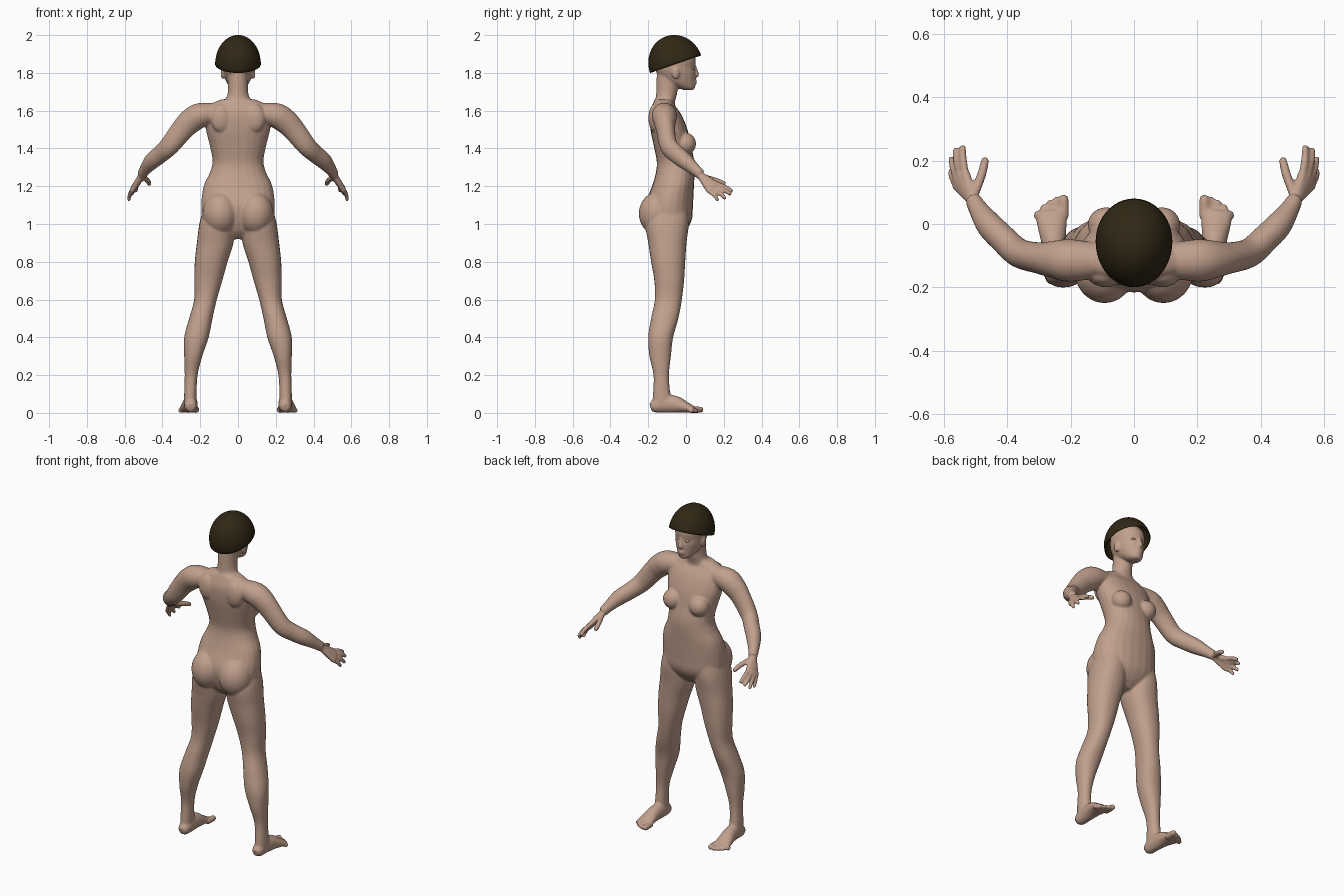
import bpy, bmesh, math
from mathutils import Vector, Matrix

cube = bpy.data.objects.get("Cube")
if cube:
    bpy.data.objects.remove(cube, do_unlink=True)


def material(name, rgb):
    mat = bpy.data.materials.new(name)
    mat.use_nodes = True
    mat.diffuse_color = (*rgb, 1)
    bsdf = mat.node_tree.nodes["Principled BSDF"]
    bsdf.inputs["Base Color"].default_value = (*rgb, 1)
    bsdf.inputs["Roughness"].default_value = 0.7
    return mat


def make_object(name, bm, mat):
    bmesh.ops.recalc_face_normals(bm, faces=bm.faces)
    mesh = bpy.data.meshes.new(name)
    bm.to_mesh(mesh)
    bm.free()
    mesh.materials.append(mat)
    obj = bpy.data.objects.new(name, mesh)
    bpy.context.collection.objects.link(obj)
    for poly in mesh.polygons:
        poly.use_smooth = True
    return obj


def refine(rows, steps=4):
    """Smoothly interpolate rows of numbers (Catmull-Rom)."""
    out = []
    last = len(rows) - 1
    for i in range(last):
        p0, p1, p2, p3 = (rows[max(0, min(last, k))] for k in range(i - 1, i + 3))
        for s in range(steps):
            t = s / steps
            out.append([b + 0.5 * t * (c - a + t * (2 * a - 5 * b + 4 * c - d
                        + t * (3 * (b - c) + d - a)))
                        for a, b, c, d in zip(p0, p1, p2, p3)])
    return out + [list(rows[-1])]


def skin_rings(bm, rings):
    """Bridge closed rings of points and cap both ends."""
    loops = [[bm.verts.new(p) for p in ring] for ring in rings]
    n = len(loops[0])
    for lo, hi in zip(loops, loops[1:]):
        for i in range(n):
            j = (i + 1) % n
            bm.faces.new((lo[i], lo[j], hi[j], hi[i]))
    bm.faces.new(loops[0][::-1])
    bm.faces.new(loops[-1])


ANGLES = [math.tau * i / 24 for i in range(24)]


def power(v, e):
    return math.copysign(abs(v) ** e, v)


def slices(bm, rows, side=1, e=0.9):
    """Stack of level slices: height, centre x, half width, back y, front y."""
    rings = []
    for z, x, rx, back, front in refine(rows):
        rings.append([(side * (x + rx * power(math.cos(a), e)),
                       (back + front) / 2 + (front - back) / 2 * power(math.sin(a), e), z)
                      for a in ANGLES])
    skin_rings(bm, rings)


def tube(bm, rows, side=1):
    """Tube on a path: x, y, z, level radius, upright radius."""
    rows = refine(rows)
    pts = [Vector((side * r[0], r[1], r[2])) for r in rows]
    rings = []
    for i, (p, row) in enumerate(zip(pts, rows)):
        t = (pts[min(i + 1, len(pts) - 1)] - pts[max(i - 1, 0)]).normalized()
        u = t.cross(Vector((0, 0, 1))).normalized()
        v = u.cross(t)
        rings.append([p + u * row[3] * math.cos(a) + v * row[4] * math.sin(a) for a in ANGLES])
    skin_rings(bm, rings)


def digit(bm, base, mid, tip, r, side):
    """Rounded finger or toe."""
    end = Vector(tip) + (Vector(tip) - Vector(mid)).normalized() * r * 0.4
    tube(bm, [(*base, r, r), (*mid, r, r), (*tip, r * 0.85, r * 0.85),
              (*end, r * 0.4, r * 0.4)], side)


def ball(bm, centre, radii):
    m = Matrix.Translation(centre) @ Matrix.Diagonal((*radii, 1))
    bmesh.ops.create_uvsphere(bm, u_segments=24, v_segments=16, radius=1, matrix=m)


skin = material("skin", (0.53, 0.35, 0.265))
hair = material("dark_brown", (0.03, 0.02, 0.007))

body = bmesh.new()

# Torso
slices(body, [
    (0.92, 0, 0.06, -0.14, -0.05),
    (0.96, 0, 0.13, -0.18, -0.005),
    (1.02, 0, 0.185, -0.205, 0.03),
    (1.1, 0, 0.195, -0.215, 0.037),
    (1.2, 0, 0.182, -0.18, 0.042),
    (1.27, 0, 0.15, -0.16, 0.046),
    (1.33, 0, 0.135, -0.155, 0.045),
    (1.41, 0, 0.148, -0.17, 0.028),
    (1.5, 0, 0.17, -0.188, 0.008),
    (1.58, 0, 0.172, -0.192, -0.025),
    (1.63, 0, 0.15, -0.178, -0.06),
    (1.66, 0, 0.09, -0.165, -0.07)])

# Neck
slices(body, [
    (1.6, 0, 0.1, -0.165, -0.06),
    (1.65, 0, 0.075, -0.163, -0.058),
    (1.69, 0, 0.055, -0.158, -0.047),
    (1.8, 0, 0.054, -0.155, -0.03)], e=1)

# Head
slices(body, [
    (1.709, 0, 0.022, -0.01, 0.038),
    (1.722, 0, 0.042, -0.05, 0.048),
    (1.755, 0, 0.063, -0.115, 0.05),
    (1.8, 0, 0.078, -0.155, 0.053),
    (1.83, 0, 0.083, -0.165, 0.048),
    (1.87, 0, 0.086, -0.165, 0.052),
    (1.91, 0, 0.08, -0.155, 0.035),
    (1.945, 0, 0.05, -0.12, 0)], e=1)
tube(body, [(0, 0.045, 1.838, 0.008, 0.008), (0, 0.054, 1.81, 0.009, 0.009),
            (0, 0.06, 1.79, 0.014, 0.01), (0, 0.052, 1.778, 0.012, 0.006)])
for z in (1.746, 1.757):
    ball(body, (0, 0.048, z), (0.022, 0.011, 0.006))

for s in (1, -1):
    # Ears, shoulder blades, chest and seat
    ball(body, (s * 0.081, -0.055, 1.8), (0.011, 0.02, 0.034))
    ball(body, (s * 0.09, -0.165, 1.56), (0.055, 0.034, 0.075))
    ball(body, (s * 0.088, -0.002, 1.425), (0.058, 0.055, 0.058))
    ball(body, (s * 0.093, -0.148, 1.055), (0.095, 0.102, 0.115))

    # Legs
    slices(body, [
        (1.08, 0.1, 0.085, -0.19, 0.01),
        (1, 0.112, 0.093, -0.215, 0.015),
        (0.9, 0.121, 0.097, -0.2, 0.003),
        (0.8, 0.142, 0.087, -0.185, -0.004),
        (0.7, 0.157, 0.074, -0.168, -0.01),
        (0.6, 0.172, 0.06, -0.165, -0.022),
        (0.5, 0.197, 0.062, -0.185, -0.04),
        (0.4, 0.22, 0.065, -0.2, -0.068),
        (0.3, 0.237, 0.048, -0.194, -0.08),
        (0.2, 0.248, 0.034, -0.172, -0.09),
        (0.1, 0.252, 0.033, -0.175, -0.083),
        (0.04, 0.252, 0.034, -0.18, -0.07)], s)

    # Feet and toes
    tube(body, [
        (0.25, -0.188, 0.03, 0.02, 0.02),
        (0.25, -0.165, 0.036, 0.033, 0.036),
        (0.25, -0.11, 0.048, 0.036, 0.048),
        (0.254, -0.05, 0.044, 0.04, 0.044),
        (0.259, 0, 0.029, 0.047, 0.029),
        (0.262, 0.04, 0.018, 0.05, 0.018)], s)
    for i in range(5):
        x, tip = 0.222 + 0.021 * i, 0.085 - 0.003 * i * i
        r = 0.017 if i == 0 else 0.0115
        digit(body, (x, 0.02, r), (x, tip - 0.02, r), (x, tip, r), r, s)

    # Arms
    tube(body, [
        (0.11, -0.115, 1.59, 0.055, 0.05),
        (0.2, -0.115, 1.575, 0.067, 0.066),
        (0.25, -0.112, 1.545, 0.06, 0.066),
        (0.295, -0.108, 1.5, 0.05, 0.06),
        (0.362, -0.092, 1.415, 0.046, 0.053),
        (0.41, -0.05, 1.37, 0.044, 0.048),
        (0.455, -0.005, 1.333, 0.042, 0.044),
        (0.49, 0.045, 1.29, 0.031, 0.032),
        (0.508, 0.078, 1.262, 0.025, 0.028)], s)

    # Palms and fingers, index to little finger
    wrist = Vector((0.506, 0.072, 1.262))
    hand = [((0.532, 0.16, 1.212), (0.54, 0.243, 1.175)),
            ((0.548, 0.155, 1.197), (0.562, 0.235, 1.158)),
            ((0.558, 0.142, 1.184), (0.576, 0.208, 1.135)),
            ((0.563, 0.124, 1.172), (0.578, 0.168, 1.127))]
    for i, (knuckle, tip) in enumerate(hand):
        k = Vector(knuckle)
        start = wrist + (k - wrist) * 0.08
        tube(body, [(*start, 0.018, 0.018), (*k, 0.0145, 0.0145)], s)
        mid = k.lerp(Vector(tip), 0.55) + Vector((0.003, 0, 0.005))
        digit(body, knuckle, mid, tip, 0.0122 - 0.0005 * i, s)
    digit(body, (0.505, 0.09, 1.25), (0.481, 0.155, 1.232), (0.469, 0.203, 1.213), 0.0145, s)

# Fuse everything into one continuous skin
figure = make_object("body", body, skin)
bpy.context.view_layer.objects.active = figure
figure.select_set(True)
fuse = figure.modifiers.new("fuse", "REMESH")
fuse.mode = "VOXEL"
fuse.voxel_size = 0.006
fuse.use_smooth_shade = True
relax = figure.modifiers.new("relax", "SMOOTH")
relax.factor = 0.5
relax.iterations = 5
for mod in ("fuse", "relax"):
    bpy.ops.object.modifier_apply(modifier=mod)

# Eyes
eyes = bmesh.new()
for s in (1, -1):
    ball(eyes, (s * 0.032, 0.034, 1.824), (0.014, 0.011, 0.008))
make_object("eyes", eyes, skin)

# Hair cap: open half ellipsoid, tilted up at the face
cap = bmesh.new()
bmesh.ops.create_uvsphere(cap, u_segments=48, v_segments=32, radius=1)
bmesh.ops.delete(cap, geom=[v for v in cap.verts if v.co.z < -0.01], context="VERTS")
tilt = Matrix.Rotation(math.radians(19), 4, "X")
cap.transform(Matrix.Translation((0, -0.055, 1.846)) @ tilt
              @ Matrix.Diagonal((0.121, 0.143, 0.156, 1)))
hair_cap = make_object("hair_cap", cap, hair)
shell = hair_cap.modifiers.new("thickness", "SOLIDIFY")
shell.thickness = 0.004
shell.offset = -1
